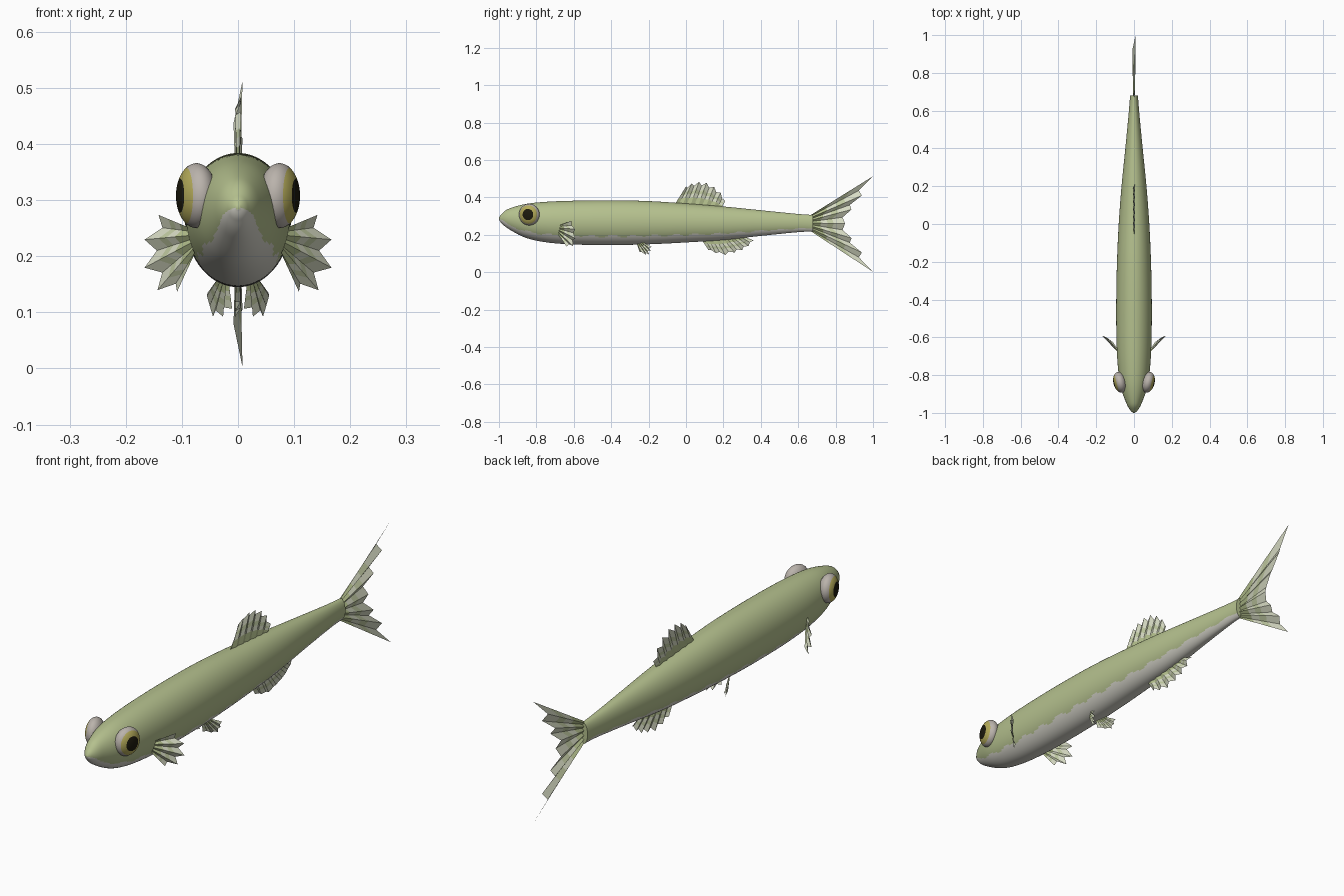
import bpy, bmesh, math
from mathutils import Vector, Matrix

cube = bpy.data.objects.get("Cube")
if cube:
    bpy.data.objects.remove(cube)


def material(name, *rgb):
    mat = bpy.data.materials.new(name)
    mat.use_nodes = True
    mat.diffuse_color = (*rgb, 1)
    mat.node_tree.nodes["Principled BSDF"].inputs["Base Color"].default_value = (*rgb, 1)
    return mat


GREEN = material("olive green", 0.46, 0.53, 0.27)
BELLY = material("belly grey", 0.66, 0.65, 0.58)
PALE = material("pale fin", 0.68, 0.71, 0.55)
LIGHT = material("light green fin", 0.53, 0.59, 0.36)
EYE = material("eye grey", 0.49, 0.45, 0.41)
IRIS = material("iris yellow", 0.45, 0.40, 0.10)
PUPIL = material("pupil black", 0.012, 0.01, 0.004)


def finish(name, bm, mats, smooth=None):
    mesh = bpy.data.meshes.new(name)
    bm.to_mesh(mesh)
    bm.free()
    for mat in mats:
        mesh.materials.append(mat)
    obj = bpy.data.objects.new(name, mesh)
    bpy.context.collection.objects.link(obj)
    if smooth:
        bpy.ops.object.select_all(action="DESELECT")
        obj.select_set(True)
        bpy.context.view_layer.objects.active = obj
        bpy.ops.object.shade_smooth_by_angle(angle=math.radians(smooth))


# Body stations: y, half width, bottom z, top z
STATIONS = [Vector(s) for s in (
    (-1.0, 0.004, 0.283, 0.291), (-0.988, 0.018, 0.264, 0.308),
    (-0.95, 0.040, 0.232, 0.338),
    (-0.86, 0.071, 0.185, 0.364), (-0.75, 0.086, 0.160, 0.376),
    (-0.6, 0.093, 0.148, 0.382), (-0.4, 0.094, 0.145, 0.384),
    (-0.2, 0.090, 0.149, 0.380), (0, 0.081, 0.159, 0.367),
    (0.2, 0.066, 0.172, 0.351), (0.4, 0.046, 0.194, 0.331),
    (0.6, 0.027, 0.214, 0.311), (0.68, 0.021, 0.217, 0.306))]
SIDES, STEPS = 96, 12


def spline(points, steps):
    """Catmull-Rom curve through the points."""
    out = []
    for i in range(len(points) - 1):
        a, b, c, d = (points[min(max(i + k, 0), len(points) - 1)] for k in (-1, 0, 1, 2))
        for j in range(steps):
            t = j / steps
            out.append(0.5 * (2 * b + (c - a) * t + (2 * a - 5 * b + 4 * c - d) * t ** 2
                              + (3 * b - a - 3 * c + d) * t ** 3))
    return out + [points[-1]]


def section(s):
    """Oval ring at one station."""
    middle, half = (s[2] + s[3]) / 2, (s[3] - s[2]) / 2
    angles = (math.tau * k / SIDES for k in range(SIDES))
    return [(s[1] * math.sin(a), s[0], middle - half * math.cos(a)) for a in angles]


# Body with a scalloped belly edge
bm = bmesh.new()
stations = spline(STATIONS, STEPS)
rings = [[bm.verts.new(p) for p in section(s)] for s in stations]
for i in range(len(rings) - 1):
    s = (stations[i] + stations[i + 1]) / 2
    scallop = 0.05 * abs(math.sin(s[0] * 28))
    snout = max(0, (-0.95 - s[0]) / 0.05)
    limit = 0.165 + scallop + 0.26 * snout
    for k in range(SIDES):
        n = (k + 1) % SIDES
        f = bm.faces.new((rings[i][k], rings[i][n], rings[i + 1][n], rings[i + 1][k]))
        height = (f.calc_center_median().z - s[2]) / (s[3] - s[2])
        f.material_index = 1 if height < limit else 0
bm.faces.new(rings[0])
bm.faces.new(rings[-1])
bmesh.ops.recalc_face_normals(bm, faces=bm.faces)
finish("body", bm, [GREEN, BELLY], 50)


# Eyes: flattened globes coloured by distance from the sight line
for side, label in ((1, "left"), (-1, "right")):
    bm = bmesh.new()
    bmesh.ops.create_uvsphere(bm, u_segments=32, v_segments=40, radius=1)
    for f in bm.faces:
        c = f.calc_center_median()
        r = math.hypot(c.x, c.y)
        f.material_index = 0 if c.z < 0 or r > 0.85 else (1 if r > 0.55 else 2)
    place = (Matrix.Translation((side * 0.074, -0.838, 0.308))
             @ Matrix.Rotation(-side * math.radians(14), 4, "Z")
             @ Matrix.Diagonal((0.035, 0.056, 0.058, 1))
             @ Matrix.Rotation(side * math.pi / 2, 4, "Y"))
    bm.transform(place)
    finish(label + "_eye", bm, [EYE, IRIS, PUPIL], 40)


def fin(name, root_a, root_b, tips, notch=0.14, pleat=0.005, mirror=1):
    """Pleated fan: pointed rays with notches between them and banded colour."""
    bm = bmesh.new()
    a, b = Vector(root_a), Vector(root_b)
    tips = [Vector(t) for t in tips]
    ends = []
    for i, tip in enumerate(tips):
        ends.append(tip)
        if i < len(tips) - 1:
            ends.append((tip + tips[i + 1]) / 2)
    normal = (b - a).cross(tips[len(tips) // 2] - a).normalized()
    bands = (0, 0.36, 0.54, 0.7, 1)
    rays = []
    for i, end in enumerate(ends):
        root = a.lerp(b, i / (len(ends) - 1))
        if i % 2:
            end = end.lerp(root, notch)
        shift = normal * pleat * (-1 if i % 2 else 1)
        ray = [root.lerp(end, t) + shift * (0.4 + 0.6 * t) for t in bands]
        rays.append([bm.verts.new((p.x * mirror, p.y, p.z)) for p in ray])
    for left, right in zip(rays, rays[1:]):
        for k, colour in enumerate((0, 2, 1, 2)):
            f = bm.faces.new((left[k], right[k], right[k + 1], left[k + 1]))
            f.material_index = colour
    finish(name, bm, [GREEN, LIGHT, PALE])


def flat(*pairs):
    return [(0, y, z) for y, z in pairs]


# Fins on the centre line
fin("tail_fin", (0, 0.65, 0.295), (0, 0.65, 0.23),
    flat((0.998, 0.512), (0.94, 0.41), (0.885, 0.335), (0.85, 0.26),
         (0.885, 0.182), (0.94, 0.105), (0.998, 0.003)), 0.14, 0.008)
fin("dorsal_fin", (0, -0.06, 0.362), (0, 0.19, 0.345),
    flat((0, 0.458), (0.03, 0.474), (0.07, 0.483), (0.11, 0.478),
         (0.15, 0.457), (0.185, 0.425), (0.21, 0.38)))
fin("anal_fin", (0, 0.085, 0.172), (0, 0.31, 0.19),
    flat((0.12, 0.118), (0.16, 0.102), (0.21, 0.092), (0.26, 0.105),
         (0.3, 0.118), (0.335, 0.14), (0.362, 0.17)))

# Paired fins
for side, label in ((1, "left"), (-1, "right")):
    fin(label + "_pectoral_fin", (0.083, -0.68, 0.25), (0.078, -0.68, 0.2),
        ((0.138, -0.61, 0.274), (0.163, -0.59, 0.23), (0.163, -0.588, 0.18),
         (0.14, -0.6, 0.14), (0.105, -0.635, 0.137)), 0.18, 0.005, side)
    fin(label + "_pelvic_fin", (0.018, -0.265, 0.155), (0.036, -0.235, 0.162),
        ((0.014, -0.25, 0.106), (0.03, -0.215, 0.092), (0.048, -0.197, 0.092),
         (0.054, -0.19, 0.112), (0.058, -0.185, 0.134)), 0.18, 0.004, side)
